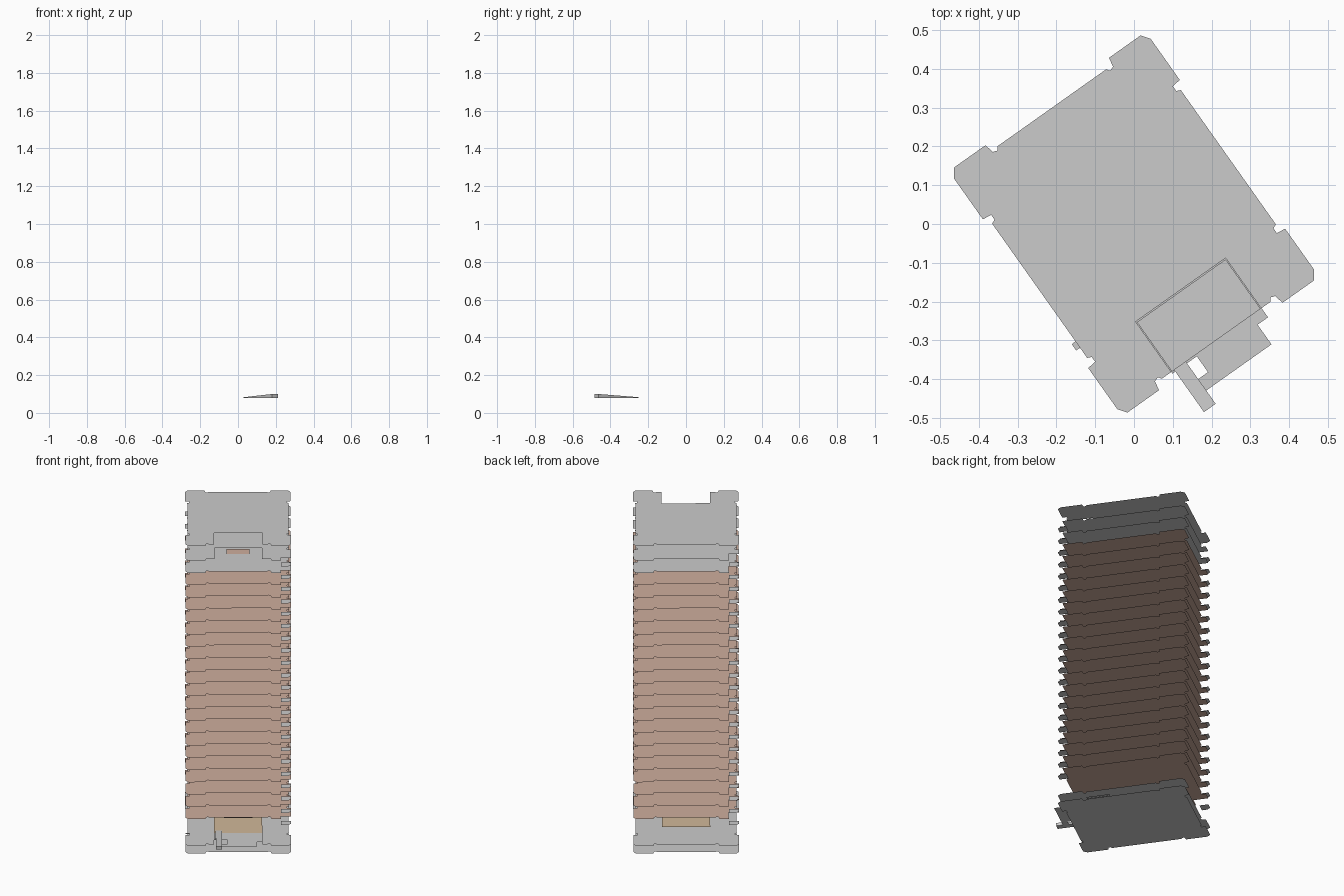
import bpy, bmesh, math

if "Cube" in bpy.data.objects:
    bpy.data.objects.remove(bpy.data.objects["Cube"])

A = math.radians(35.3)
CA, SA = math.cos(A), math.sin(A)


def material(name, rgb):
    m = bpy.data.materials.new(name)
    m.diffuse_color = (*rgb, 1)
    m.use_nodes = True
    m.node_tree.nodes["Principled BSDF"].inputs["Base Color"].default_value = m.diffuse_color
    return m


BROWN = material("brown_floor", (0.62, 0.42, 0.34))
TAN = material("tan_floor", (0.64, 0.48, 0.32))
DARK = material("dark_panel", (0.05, 0.04, 0.04))


def make(name, faces, mat=None):
    """Build flat faces given in plan coordinates (u across, v along, z)."""
    bm = bmesh.new()
    for f in faces:
        bm.faces.new([bm.verts.new((u * CA - v * SA, u * SA + v * CA, z)) for u, v, z in f])
    bmesh.ops.remove_doubles(bm, verts=bm.verts, dist=1e-5)
    me = bpy.data.meshes.new(name)
    bm.to_mesh(me)
    bm.free()
    ob = bpy.data.objects.new(name, me)
    bpy.context.collection.objects.link(ob)
    if mat:
        me.materials.append(mat)
    return ob


def plate(name, pts, z, mat=None):
    return make(name, [[(u, v, z) for u, v in pts]], mat)


def rect(u0, u1, v0, v1):
    return [(u0, v0), (u1, v0), (u1, v1), (u0, v1)]


# One quarter of the slab outline: side notch, chamfered corner, end notch
QUARTER = [(.298, .212), (.287, .217), (.287, .232), (.311, .235), (.311, .365),
           (.295, .387), (.195, .387), (.19, .362), (.178, .358), (.172, .367)]


def outline(cut=False, recess=None):
    q = [[(u * a, v * b) for u, v in QUARTER] for a, b in ((1, 1), (-1, 1), (-1, -1), (1, -1))]
    if cut:  # left and right corners step down to the balcony pieces
        q[1][4:6] = [(-.311, .297), (-.25, .297), (-.25, .387)]
        q[3][4:6] = [(.311, -.355), (.25, -.355), (.25, -.387)]
    pts = q[0] + q[1][::-1] + q[2]
    if recess:
        w, d = recess
        pts += [(-w, -.367), (-w, d), (w, d), (w, -.367)]
    return pts + q[3][::-1]


# Base, ground slab and roof slabs
plate("base_slab", outline(), 0)
plate("ground_slab", outline(recess=(.142, -.208)), .05)
plate("roof_slab", outline(recess=(.142, -.208)), 2)
plate("upper_slab", outline(True, (.139, -.212)), 1.905)
plate("attic_slab", outline(True), 1.825)
plate("attic_panel", rect(-.068, .068, -.13, -.06), 1.829, BROWN)

# Repeating floors
for i in range(20):
    plate(f"floor_{i + 1}", outline(True), .224 + .0801 * i, BROWN)

# Small dropped corner pieces under each floor
CORNER = [(.311, -.332), (.311, -.365), (.295, -.387), (.252, -.387), (.252, -.332)]
for i in range(22):
    z = .184 + .0801 * i
    make(f"corner_pieces_{i + 1}", [[(s * u, s * v, z) for u, v in CORNER] for s in (1, -1)])

# Entrance level: lobby floor, canopy and ramp
plate("lobby_floor", rect(-.142, .142, -.27, .19), .08, TAN)
plate("entrance_canopy", [(-.142, -.27), (-.142, -.372), (-.065, -.372), (-.065, -.422), (-.098, -.422),
                          (-.098, -.458), (.11, -.458), (.11, -.396), (.143, -.396), (.143, -.27)], .08)
L, R, S, E = -.133, -.096, -.24, -.5
a, b, c, d = (L, S, .08), (R, S, .08), (R, E, .08), (L, E, .08)
at, bt, ct, dt = [(u, v, z) for u, v, z in ((L, S, .083), (R, S, .083), (R, E, .1), (L, E, .1))]
make("entrance_ramp", [(a, b, c, d), (dt, ct, bt, at), (a, d, dt, at), (b, bt, ct, c),
                       (d, c, ct, dt), (a, at, bt, b)])
plate("lobby_panel", rect(-.083, .083, -.222, -.193), .155, DARK)

# Low plates between base and ground slab
plate("low_plate_right", rect(.25, .27, -.22, -.08), .03)
plate("low_plate_left", rect(-.31, -.16, -.18, -.16), .03)
